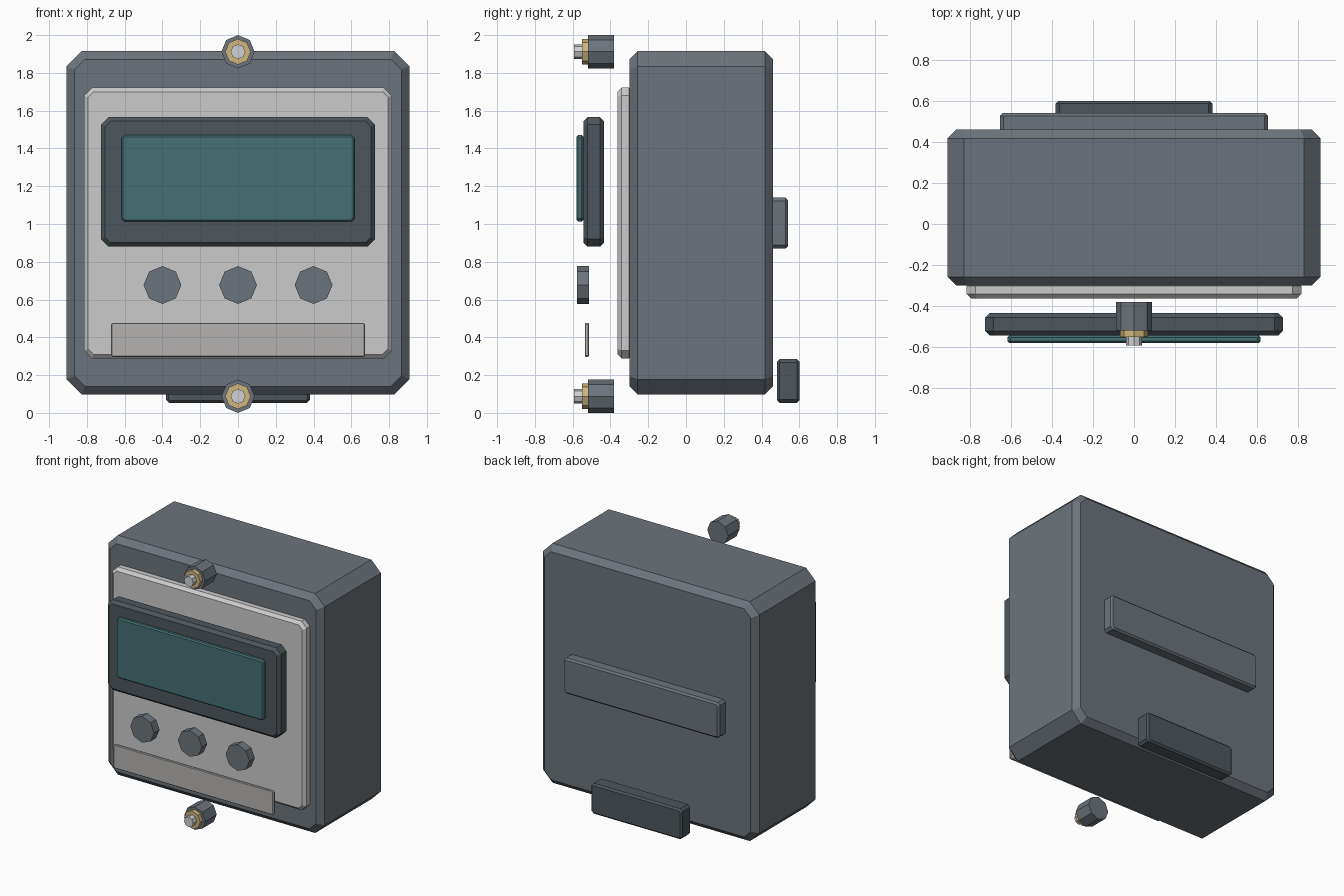
import bpy, bmesh
from math import cos, sin, pi

if "Cube" in bpy.data.objects:
    bpy.data.objects.remove(bpy.data.objects["Cube"])


def material(name, rgb):
    m = bpy.data.materials.new(name)
    m.diffuse_color = (*rgb, 1)
    m.use_nodes = True
    m.node_tree.nodes["Principled BSDF"].inputs["Base Color"].default_value = m.diffuse_color
    return m


CASE = material("case_slate", (0.15, 0.175, 0.20))
DARK = material("dark_slate", (0.075, 0.095, 0.11))
PLATE = material("light_plate", (0.62, 0.62, 0.63))
LABEL = material("label_grey", (0.46, 0.45, 0.44))
GLASS = material("screen_teal", (0.06, 0.16, 0.17))
BRASS = material("brass", (0.62, 0.47, 0.20))
STEEL = material("steel", (0.62, 0.64, 0.66))


def prism(name, outline, y0, y1, mat, bevel=0.0):
    """Extrude an x-z outline from y0 to y1 and chamfer both rims."""
    bm = bmesh.new()
    face = bm.faces.new([bm.verts.new((x, y0, z)) for x, z in outline])
    ext = bmesh.ops.extrude_face_region(bm, geom=[face])
    for v in ext["geom"]:
        if isinstance(v, bmesh.types.BMVert):
            v.co.y = y1
    bmesh.ops.recalc_face_normals(bm, faces=bm.faces)
    if bevel:
        rims = [e for e in bm.edges
                if abs(e.verts[0].co.y - e.verts[1].co.y) < 1e-6]
        bmesh.ops.bevel(bm, geom=rims, offset=bevel, segments=1,
                        profile=0.5, affect='EDGES')
    mesh = bpy.data.meshes.new(name)
    bm.to_mesh(mesh)
    bm.free()
    mesh.materials.append(mat)
    obj = bpy.data.objects.new(name, mesh)
    bpy.context.collection.objects.link(obj)
    return obj


def panel(name, w, z0, z1, y0, y1, cut, bevel, mat):
    """Block of half width w with cut corners and chamfered rims."""
    outline = [(-w + cut, z0), (w - cut, z0), (w, z0 + cut), (w, z1 - cut),
               (w - cut, z1), (-w + cut, z1), (-w, z1 - cut), (-w, z0 + cut)]
    return prism(name, outline, y0, y1, mat, bevel)


def disc(name, x, z, r, y0, y1, mat, sides=8):
    ring = [(x + r * cos(2 * pi * i / sides), z + r * sin(2 * pi * i / sides))
            for i in range(sides)]
    return prism(name, ring, y0, y1, mat)


# Case and front plate
panel("case", 0.908, 0.098, 1.915, -0.30, 0.46, 0.08, 0.043, CASE)
panel("front_plate", 0.815, 0.288, 1.722, -0.363, -0.28, 0.042, 0.022, PLATE)

# Display
panel("screen_bezel", 0.725, 0.88, 1.566, -0.543, -0.433, 0.04, 0.022, DARK)
panel("screen_glass", 0.617, 1.013, 1.47, -0.58, -0.543, 0.015, 0.009, GLASS)

# Buttons and blank label strip
for side, x in (("left", -0.4), ("middle", 0), ("right", 0.4)):
    disc("button_" + side, x, 0.677, 0.1, -0.577, -0.513, CASE)
panel("label_strip", 0.672, 0.296, 0.477, -0.536, -0.514, 0.008, 0.005, LABEL)

# Terminals: collar, brass nut and steel tip
for end, z in (("top", 1.912), ("bottom", 0.088)):
    disc("terminal_collar_" + end, 0, z, 0.088, -0.518, -0.38, CASE)
    disc("terminal_nut_" + end, 0, z, 0.068, -0.55, -0.518, BRASS)
    disc("terminal_tip_" + end, 0, z, 0.039, -0.592, -0.55, STEEL)

# Rear rail clip and release foot
panel("rail_clip", 0.653, 0.87, 1.14, 0.445, 0.54, 0.018, 0.013, CASE)
panel("release_foot", 0.382, 0.053, 0.284, 0.483, 0.6, 0.018, 0.013, DARK)
